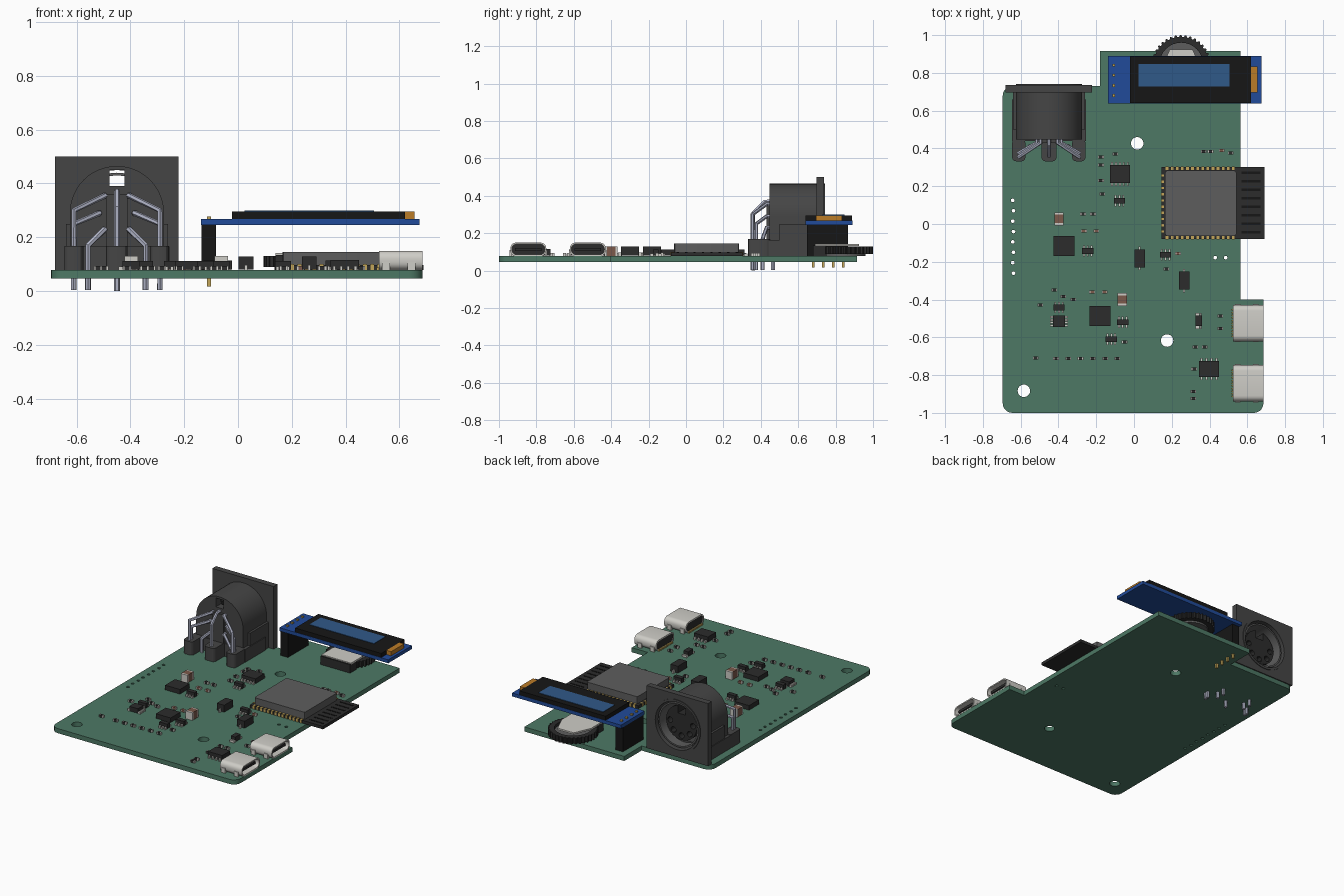
import bpy, bmesh
from math import sin, cos, pi, radians
from mathutils import Matrix, Vector

if "Cube" in bpy.data.objects:
    bpy.data.objects.remove(bpy.data.objects["Cube"])

T = 0.078  # top of the main board


def mat(name, r, g, b):
    m = bpy.data.materials.new(name)
    m.diffuse_color = (r, g, b, 1)
    m.use_nodes = True
    m.node_tree.nodes["Principled BSDF"].inputs["Base Color"].default_value = m.diffuse_color
    return m


GREEN = mat("board_green", 0.075, 0.19, 0.13)
BLUE = mat("display_blue", 0.015, 0.07, 0.32)
SCREEN = mat("screen_blue", 0.03, 0.1, 0.25)
BLACK = mat("black", 0.008, 0.008, 0.008)
DARK = mat("dark_plastic", 0.025, 0.025, 0.025)
PLASTIC = mat("socket_plastic", 0.06, 0.06, 0.06)
SHIELD = mat("shield_grey", 0.11, 0.11, 0.11)
METAL = mat("metal", 0.62, 0.61, 0.57)
PIN = mat("pin_metal", 0.42, 0.44, 0.55)
GOLD = mat("gold", 0.55, 0.38, 0.1)
ORANGE = mat("orange", 0.5, 0.2, 0.02)
BROWN = mat("capacitor_brown", 0.2, 0.1, 0.07)


def finish(name, bm, material):
    bmesh.ops.recalc_face_normals(bm, faces=bm.faces)
    me = bpy.data.meshes.new(name)
    bm.to_mesh(me)
    bm.free()
    me.materials.append(material)
    me.shade_smooth()
    me.set_sharp_from_angle(angle=radians(30))
    ob = bpy.data.objects.new(name, me)
    bpy.context.collection.objects.link(ob)
    return ob


def boxes(name, material, *items):
    """One object made of boxes given as (x0, x1, y0, y1, z0, z1)."""
    bm = bmesh.new()
    for x0, x1, y0, y1, z0, z1 in items:
        m = Matrix.Translation(((x0 + x1) / 2, (y0 + y1) / 2, (z0 + z1) / 2))
        bmesh.ops.create_cube(bm, size=1, matrix=m @ Matrix.Diagonal((x1 - x0, y1 - y0, z1 - z0, 1)))
    return finish(name, bm, material)


def from_curve(name, cu, material, m=Matrix()):
    tmp = bpy.data.objects.new("tmp", cu)
    bpy.context.collection.objects.link(tmp)
    me = tmp.evaluated_get(bpy.context.evaluated_depsgraph_get()).to_mesh()
    bm = bmesh.new()
    bm.from_mesh(me)
    bpy.data.objects.remove(tmp)
    bpy.data.curves.remove(cu)
    bmesh.ops.remove_doubles(bm, verts=bm.verts, dist=1e-5)
    bm.transform(m)
    return finish(name, bm, material)


def add_poly(cu, pts, cyclic):
    s = cu.splines.new('POLY')
    s.points.add(len(pts) - 1)
    for p, q in zip(s.points, pts):
        p.co = (*q, *([0] * (3 - len(q))), 1)
    s.use_cyclic_u = cyclic


AXES = {'Z': Matrix(), 'Y': Matrix.Rotation(pi / 2, 4, 'X'),
        'X': Matrix(((0, 0, 1, 0), (1, 0, 0, 0), (0, 1, 0, 0), (0, 0, 0, 1)))}


def slab(name, material, axis, lo, hi, *loops):
    """Outline with holes, extruded from lo to hi along an axis."""
    cu = bpy.data.curves.new(name, 'CURVE')
    cu.dimensions, cu.fill_mode, cu.extrude = '2D', 'BOTH', (hi - lo) / 2
    for loop in loops:
        add_poly(cu, loop, True)
    off = Vector([(lo + hi) / 2 if a == axis else 0 for a in 'XYZ'])
    return from_curve(name, cu, material, Matrix.Translation(off) @ AXES[axis])


def wires(name, material, radius, *paths):
    cu = bpy.data.curves.new(name, 'CURVE')
    cu.dimensions, cu.bevel_depth, cu.bevel_resolution = '3D', radius, 1
    cu.use_fill_caps = True
    for path in paths:
        add_poly(cu, path, False)
    return from_curve(name, cu, material)


def circle(x, y, r, n=32, a0=0.0, a1=2 * pi):
    full = abs(a1 - a0 - 2 * pi) < 1e-6
    d = (a1 - a0) / (n if full else n - 1)
    return [(x + r * cos(a0 + i * d), y + r * sin(a0 + i * d)) for i in range(n)]


def rounded(x0, x1, y0, y1, r, n=6):
    out = []
    for k, (x, y) in enumerate([(x1 - r, y1 - r), (x0 + r, y1 - r), (x0 + r, y0 + r), (x1 - r, y0 + r)]):
        out += circle(x, y, r, n, k * pi / 2, (k + 1) * pi / 2)
    return out


# main board with mounting holes and small through-holes
outline = (circle(-0.645, 0.68, 0.05, 6, pi / 2, pi) + circle(-0.645, -0.95, 0.05, 6, pi, 1.5 * pi)
           + circle(0.635, -0.95, 0.05, 6, 1.5 * pi, 2 * pi)
           + [(0.685, -0.4), (0.565, -0.4), (0.565, 0.915), (-0.18, 0.915), (-0.18, 0.73)])
holes = [circle(x, y, 0.033, 24) for x, y in [(0.017, 0.427), (0.175, -0.617), (-0.583, -0.883)]]
holes += [circle(-0.642 + 0.004 * (i % 2), 0.125 - 0.055 * i, 0.01, 10) for i in range(8)]
holes += [circle(x, -0.178, 0.01, 10) for x in (0.43, 0.485)]
slab("main_board", GREEN, 'Z', 0.047, T, outline, *holes)

# round five-pin socket: face plate, arched body, insert and rear stand
CX, CZ = -0.45, 0.29
key = [(CX - 0.028, 0.39), (CX + 0.028, 0.39), (CX + 0.028, 0.45), (CX - 0.028, 0.45)]
arch = circle(CX, CZ, 0.175, 25, 0, pi) + [(CX - 0.175, T), (CX + 0.175, T)]
contacts = [(CX + 0.085 * cos(a), CZ + 0.085 * sin(a)) for a in (radians(-45 * i + 0) for i in range(5))]
slab("socket_face_plate", PLASTIC, 'Y', 0.697, 0.737,
     [(-0.68, T), (-0.222, T), (-0.222, 0.5), (-0.68, 0.5)], circle(CX, CZ, 0.16, 40))
slab("socket_face_rim", PLASTIC, 'Y', 0.72, 0.742, circle(CX, CZ, 0.175, 40), circle(CX, CZ, 0.16, 40))
slab("socket_body", PLASTIC, 'Y', 0.5, 0.7, arch, circle(CX, CZ, 0.16, 40))
slab("socket_body_back", PLASTIC, 'Y', 0.447, 0.5, arch, key)
slab("socket_shield_ring", SHIELD, 'Y', 0.5, 0.725, circle(CX, CZ, 0.15, 40), circle(CX, CZ, 0.14, 40))
insert = circle(CX, CZ, 0.115, 31, pi / 2 + 0.25, 2.5 * pi - 0.25) + [(CX + 0.028, 0.35), (CX - 0.028, 0.35)]
slab("socket_insert", DARK, 'Y', 0.5, 0.69, insert, *[circle(x, z, 0.019, 12) for x, z in contacts])
boxes("socket_base", PLASTIC, (-0.645, -0.255, 0.44, 0.66, T, 0.165),
      (-0.64, -0.6, 0.5, 0.697, T, 0.25), (-0.3, -0.26, 0.5, 0.697, T, 0.25),
      (-0.49, -0.41, 0.43, 0.45, T, 0.36))
for i, (x0, x1) in enumerate([(-0.645, -0.575), (-0.49, -0.41), (-0.327, -0.257)]):
    slab("socket_foot_%d" % i, PLASTIC, 'Z', T, 0.168, rounded(x0, x1, 0.332, 0.45, 0.02, 4))

# bent socket pins, mirrored about the socket centre
paths = [[(CX, 0.45, 0.37), (CX, 0.42, 0.37), (CX, 0.36, 0.31), (CX, 0.36, 0)]]
for s in (-1, 1):
    for hx, hz, lx, ly, lz in [(0.045, 0.355, 0.16, 0.355, 0.3), (0.065, 0.29, 0.16, 0.375, 0.25),
                               (0.045, 0.23, 0.107, 0.41, 0.17)]:
        paths.append([(CX + s * hx, 0.46, hz), (CX + s * hx, 0.43, hz),
                      (CX + s * lx, ly, lz), (CX + s * lx, ly, 0.004)])
    paths.append([(CX + s * 0.107, 0.465, T), (CX + s * 0.107, 0.465, 0.004)])
wires("socket_pins", PIN, 0.011, *paths)

# display module on a pin header
pin_y = [0.68, 0.733, 0.787, 0.84]
slab("display_board", BLUE, 'Z', 0.245, 0.268,
     [(-0.138, 0.638), (0.674, 0.638), (0.674, 0.89), (-0.138, 0.89)])
boxes("display_panel", BLACK, (-0.022, 0.62, 0.64, 0.888, 0.268, 0.296))
boxes("display_screen", SCREEN, (0.024, 0.505, 0.727, 0.848, 0.29, 0.299))
boxes("display_ribbon", ORANGE, (0.62, 0.655, 0.695, 0.835, 0.268, 0.296))
boxes("display_header", BLACK, (-0.135, -0.081, 0.648, 0.866, T, 0.245))
boxes("header_pins", GOLD, *[(-0.115, -0.101, y - 0.007, y + 0.007, 0.017, 0.278) for y in pin_y])

# thumb wheel with a toothed rim and its holder
teeth = [(0.25 + r * cos(a), 0.845 + r * sin(a)) for i in range(36)
         for k, r in enumerate((0.155, 0.155, 0.145, 0.145))
         for a in [(i + k / 4) * pi / 18 + pi / 2]]
slab("thumb_wheel", DARK, 'Z', 0.09, 0.13, teeth, circle(0.25, 0.845, 0.115))
slab("wheel_hub", SHIELD, 'Z', T, 0.11, circle(0.25, 0.845, 0.115))
boxes("wheel_holder", DARK, (0.14, 0.36, 0.68, 0.75, T, 0.135))
slab("wheel_cover", METAL, 'Z', 0.131, 0.142,
     [(0.14, 0.69), (0.36, 0.69), (0.36, 0.81), (0.31, 0.925), (0.19, 0.925), (0.14, 0.81)])

# radio module: carrier, shield can, edge pads, antenna traces
boxes("radio_carrier", DARK, (0.145, 0.69, -0.08, 0.302, T, 0.098))
slab("radio_shield", SHIELD, 'Z', 0.098, 0.146, rounded(0.165, 0.542, -0.063, 0.283, 0.012, 3))
pads = [(0.142, 0.158, y - 0.006, y + 0.006, T, 0.1) for y in [-0.04 + 0.033 * i for i in range(10)]]
for y in (-0.073, 0.295):
    pads += [(x - 0.007, x + 0.007, y - 0.01, y + 0.01, T, 0.1) for x in [0.175 + 0.027 * i for i in range(14)]]
boxes("radio_pads", GOLD, *pads)
boxes("radio_antenna", BLACK, *[(0.57, 0.67, y, y + 0.012, 0.098, 0.1) for y in [-0.05 + 0.045 * i for i in range(8)]])

# two charging ports opening to the right
for i, y in enumerate((-0.525, -0.843)):
    n = "port_%d_" % i
    slab(n + "shell", METAL, 'X', 0.524, 0.686, rounded(y - 0.096, y + 0.096, T, 0.15, 0.03),
         rounded(y - 0.088, y + 0.088, T + 0.008, 0.142, 0.025))
    slab(n + "back", DARK, 'X', 0.527, 0.56, rounded(y - 0.088, y + 0.088, T + 0.008, 0.142, 0.025))
    boxes(n + "tongue", DARK, (0.55, 0.672, y - 0.07, y + 0.07, 0.106, 0.122))
    boxes(n + "contacts", GOLD, *[(0.515, 0.53, y + k * 0.014 - 0.004, y + k * 0.014 + 0.004, T, 0.088)
                                  for k in range(-5, 6)])
    boxes(n + "tabs", METAL, *[(x, x + 0.03, y + s * 0.095 - 0.006, y + s * 0.095 + 0.006, T, 0.11)
                               for x in (0.535, 0.63) for s in (-1, 1)])


def chip(name, x, y, sx, sy, h, n=0, along='X', material=DARK):
    """Chip body with n metal leads on each of two opposite sides."""
    boxes(name, material, (x - sx / 2, x + sx / 2, y - sy / 2, y + sy / 2, T + 0.003, T + h))
    leads = []
    for i in range(n):
        for s in (-1, 1):
            if along == 'X':
                u, v, a, b = x + sx * ((i + 0.5) / n - 0.5), y + s * (sy / 2 + 0.006), 0.005, 0.009
            else:
                u, v, a, b = x + s * (sx / 2 + 0.006), y + sy * ((i + 0.5) / n - 0.5), 0.009, 0.005
            leads.append((u - a, u + a, v - b, v + b, T, T + h * 0.4))
    if leads:
        boxes(name + "_leads", METAL, *leads)


# larger chips, diodes and capacitors
chip("amplifier_chip", -0.075, 0.265, 0.105, 0.095, 0.036, 5)
chip("interface_chip", 0.397, -0.768, 0.105, 0.085, 0.038, 4)
for i, (x, y) in enumerate([(-0.37, -0.117), (-0.18, -0.487)]):
    chip("square_chip_%d" % i, x, y, 0.11, 0.105, 0.034)
chip("sensor_chip", -0.397, -0.515, 0.065, 0.06, 0.034, 4, 'Y')
for i, (x, y) in enumerate([(-0.077, 0.123), (-0.245, -0.143), (0.167, -0.162), (-0.397, -0.442),
                            (-0.06, -0.52), (-0.12, -0.61)]):
    chip("regulator_%d" % i, x, y, 0.06, 0.03, 0.034, 3)
chip("port_guard", 0.342, -0.513, 0.035, 0.055, 0.035, 3)
for i, (x, y) in enumerate([(0.03, -0.182), (0.265, -0.3)]):
    chip("diode_%d" % i, x, y, 0.055, 0.095, 0.05, 1)
for i, (x, y) in enumerate([(-0.397, 0.027), (-0.062, -0.4)]):
    boxes("large_capacitor_%d" % i, BROWN, (x - 0.025, x + 0.025, y - 0.022, y + 0.022, T, 0.13))
    boxes("large_capacitor_ends_%d" % i, METAL, *[(x - 0.025, x + 0.025, y + s * 0.028 - 0.006,
                                                  y + s * 0.028 + 0.006, T, 0.13) for s in (-1, 1)])


def passives(name, material, spots):
    """Tiny two-terminal parts with a metal end on each side."""
    boxes(name, material, *[(x - 0.009, x + 0.009, y - 0.008, y + 0.008, T, T + 0.016) for x, y in spots])
    boxes(name + "_ends", METAL, *[(x + s * 0.012 - 0.003, x + s * 0.012 + 0.003, y - 0.008, y + 0.008, T, T + 0.016)
                                   for x, y in spots for s in (-1, 1)])


# small resistors and capacitors
passives("resistor_row", DARK, [(-0.52, -0.71)] + [(-0.413 + 0.065 * i, -0.712) for i in range(6)])
passives("resistors_left", DARK, [
    (-0.175, 0.355), (-0.175, 0.312), (-0.175, 0.23), (-0.168, 0.16), (-0.1, 0.37), (-0.27, 0.053), (-0.217, 0.053),
    (-0.423, -0.35), (-0.375, -0.383), (-0.497, -0.43), (-0.322, -0.4), (-0.05, -0.625)])
passives("resistors_right", DARK, [
    (0.17, -0.238), (0.37, 0.385), (0.405, 0.385), (0.512, 0.377), (0.457, -0.487), (0.457, -0.553),
    (0.325, -0.65), (0.375, -0.65), (0.318, -0.767), (0.313, -0.888), (0.313, -0.925)])
passives("small_capacitors", BROWN, [
    (-0.265, -0.037), (-0.2, -0.037), (-0.222, -0.36), (-0.155, -0.36), (0.233, -0.155), (0.465, 0.388)])
